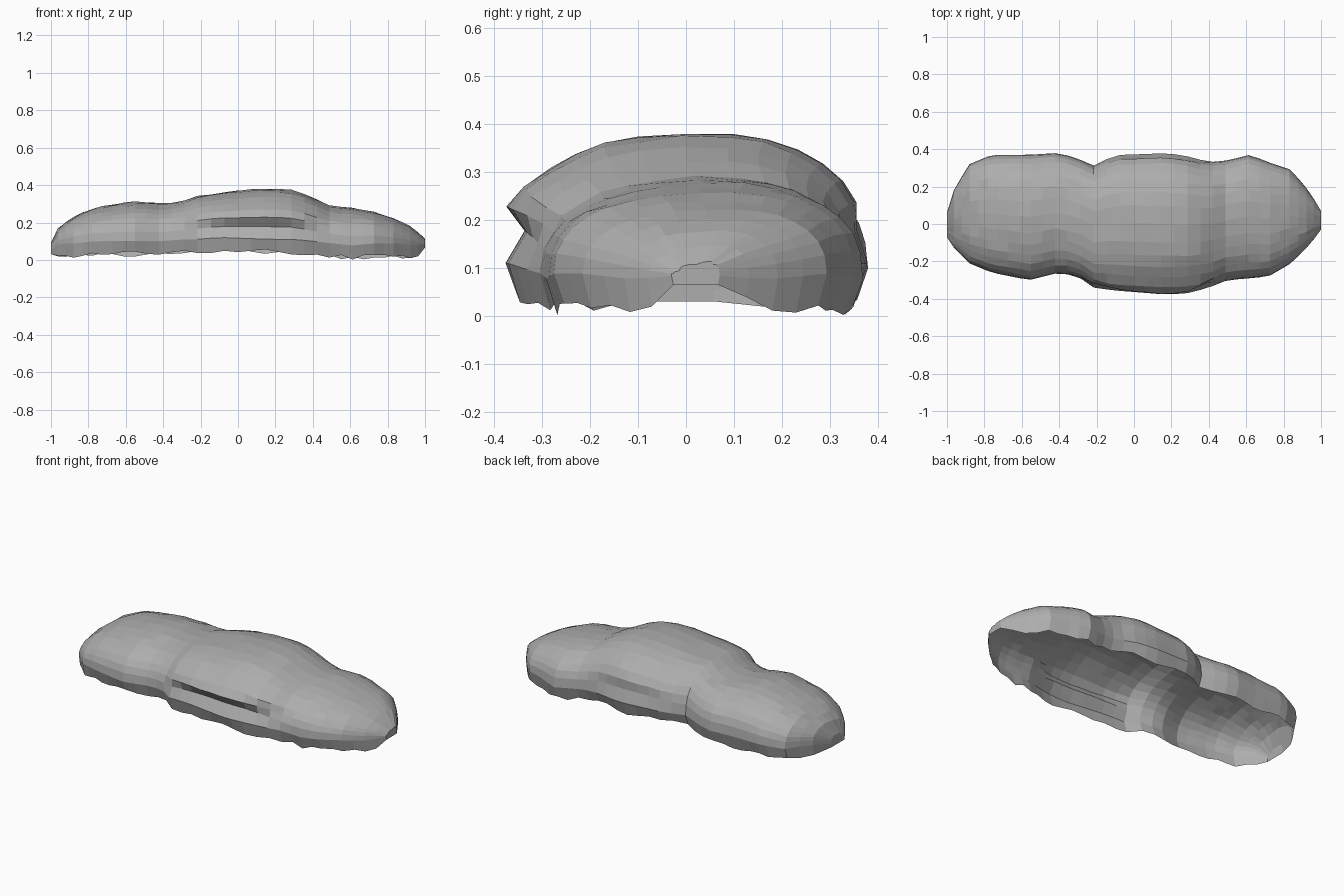
import bpy, bmesh, math, random

random.seed(4)
if "Cube" in bpy.data.objects:
    bpy.data.objects.remove(bpy.data.objects["Cube"], do_unlink=True)

# One weathered stone colour
stone = bpy.data.materials.new("weathered_grey")
stone.use_nodes = True
grey = (0.42, 0.42, 0.42, 1)
stone.diffuse_color = grey
stone.node_tree.nodes["Principled BSDF"].inputs["Base Color"].default_value = grey

# Stations along the length: x, front y, back y, crest height, rim height
stations = [
    (-1, -.07, .06, .09, .04), (-.96, -.13, .19, .17, .03),
    (-.88, -.21, .32, .23, .03), (-.76, -.26, .37, .28, .04),
    (-.56, -.3, .37, .31, .04), (-.4, -.26, .38, .3, .04),
    (-.3, -.28, .35, .31, .05), (-.22, -.34, .31, .34, .05),
    (-.1, -.36, .37, .36, .06), (.18, -.38, .38, .385, .05),
    (.3, -.37, .36, .37, .05), (.4, -.34, .33, .33, .04),
    (.5, -.3, .34, .285, .03), (.62, -.29, .37, .275, .02),
    (.72, -.28, .33, .26, .03), (.84, -.21, .29, .22, .03),
    (.94, -.11, .17, .17, .02), (1, -.03, .07, .11, .07)]


def section_at(x):
    """Blend the two nearest stations."""
    for a, b in zip(stations, stations[1:]):
        if x <= b[0]:
            t = (x - a[0]) / (b[0] - a[0])
            return [p + (q - p) * t for p, q in zip(a[1:], b[1:])]
    return stations[-1][1:]


def window(x, low, high):
    """Smooth bump between two x positions."""
    t = (x - low) / (high - low)
    return math.sin(math.pi * t) ** .5 if 0 < t < 1 else 0


def ring_points(x):
    """Domed cross-section with a skirt that curls in at the ragged rim."""
    front, back, crest, rim = section_at(x)
    mid, half = (front + back) / 2, (back - front) / 2
    widest = rim + min(.06, .4 * (crest - rim))
    steps, power = 16, 2 / 2.4
    ragged = random.uniform(-.012, .012) if abs(x) < .99 else 0
    pts = [(x, mid - half * .93, rim + ragged)]
    for i in range(steps + 1):
        a = math.pi * i / steps
        c, s = math.cos(a), max(math.sin(a), 0)
        y = mid - half * math.copysign(abs(c) ** power, c)
        z = widest + (crest - widest) * s ** power
        # Undercut groove beneath the brow on the front, milder on the back
        band = math.exp(-((z - .17) / .035) ** 2)
        if c > .5:
            y += .04 * band * window(x, -.27, .5)
        elif c < -.5:
            y -= .02 * band * window(x, -.15, .4)
        # Brow bulge above the groove
        if c > .5:
            y -= .03 * math.exp(-((z - .25) / .03) ** 2) * window(x, -.2, .45)
        # Slight lean of the crest toward the back
        z += .012 * s * (y - mid) / half
        wobble = .004 * s
        pts.append((x, y + random.uniform(-wobble, wobble),
                    z + random.uniform(-wobble, wobble)))
    pts.append((x, mid + half * .93, rim - ragged))
    return pts


# Hollow shell lofted through the sections, finer toward the two ends
bm = bmesh.new()
count = 34
rings = []
for k in range(count + 1):
    u = 2 * k / count - 1
    x = .6 * u + .4 * math.sin(u * math.pi / 2)
    rings.append([bm.verts.new(p) for p in ring_points(x)])
for ra, rb in zip(rings, rings[1:]):
    for j in range(len(ra) - 1):
        bm.faces.new((ra[j], rb[j], rb[j + 1], ra[j + 1]))

# Close the blunt tips
bm.faces.new(rings[0])
bm.faces.new(list(reversed(rings[-1])))

# Rest the lowest point of the rim on the ground
low = min(v.co.z for v in bm.verts)
for v in bm.verts:
    if v.co.z < .1:
        v.co.z -= low * (1 - v.co.z / .1)
bmesh.ops.recalc_face_normals(bm, faces=bm.faces)

mesh = bpy.data.meshes.new("rock_shell")
bm.to_mesh(mesh)
bm.free()
mesh.materials.append(stone)
shell = bpy.data.objects.new("rock_shell", mesh)
bpy.context.collection.objects.link(shell)
